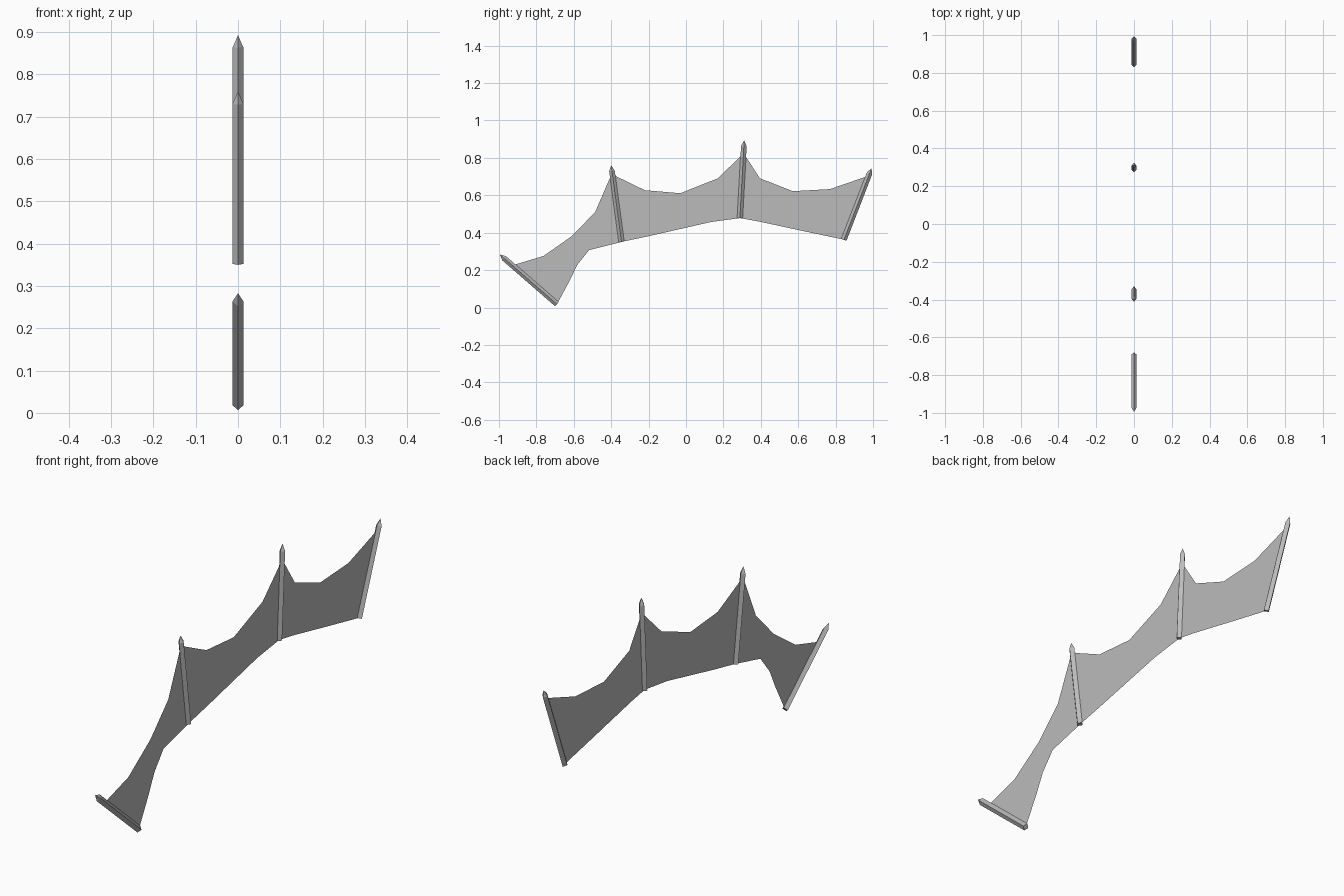
import bpy, bmesh
from mathutils import Vector

if "Cube" in bpy.data.objects:
    bpy.data.objects.remove(bpy.data.objects["Cube"])

grey = bpy.data.materials.new("plain grey")
grey.diffuse_color = (0.5, 0.5, 0.5, 1)
grey.use_nodes = True
grey.node_tree.nodes["Principled BSDF"].inputs["Base Color"].default_value = grey.diffuse_color


def finish(name, bm):
    mesh = bpy.data.meshes.new(name)
    bm.to_mesh(mesh)
    bm.free()
    mesh.materials.append(grey)
    obj = bpy.data.objects.new(name, mesh)
    bpy.context.collection.objects.link(obj)


def spine(name, bottom, tip):
    """Diamond-section rod in the yz plane with a pointed top."""
    b, t = Vector((0, *bottom)), Vector((0, *tip))
    along = (t - b).normalized()
    side = Vector((0, along.z, -along.y)) * 0.015
    wide = Vector((0.013, 0, 0))
    bm = bmesh.new()
    rings = [[bm.verts.new(c + o) for o in (wide, side, -wide, -side)]
             for c in (b, t - along * 0.03)]
    apex = bm.verts.new(t)
    bm.faces.new(rings[0][::-1])
    for i in range(4):
        j = (i + 1) % 4
        bm.faces.new((rings[0][i], rings[0][j], rings[1][j], rings[1][i]))
        bm.faces.new((rings[1][i], rings[1][j], apex))
    bmesh.ops.recalc_face_normals(bm, faces=bm.faces)
    finish(name, bm)


def web(name, top, bottom):
    """Thin sheet stretched between a top and a bottom outline."""
    bm = bmesh.new()
    upper = [bm.verts.new((0, *p)) for p in top]
    lower = [bm.verts.new((0, *p)) for p in bottom]
    for i in range(len(top) - 1):
        bm.faces.new((lower[i], lower[i + 1], upper[i + 1], upper[i]))
    finish(name, bm)


# Four spines, front to back
spine("front_spine", (-0.69, 0.018), (-0.995, 0.283))
spine("second_spine", (-0.345, 0.352), (-0.4, 0.76))
spine("third_spine", (0.288, 0.478), (0.311, 0.893))
spine("back_spine", (0.844, 0.362), (0.992, 0.745))

# Three scalloped webs between the spines
web("front_web",
    [(-0.93, 0.225), (-0.763, 0.275), (-0.61, 0.382), (-0.486, 0.51), (-0.395, 0.72)],
    [(-0.683, 0.03), (-0.62, 0.147), (-0.582, 0.227), (-0.518, 0.307), (-0.347, 0.35)])
web("middle_web",
    [(-0.395, 0.72), (-0.37, 0.70), (-0.22, 0.627), (-0.03, 0.611), (0.171, 0.691), (0.308, 0.825)],
    [(-0.347, 0.35), (-0.32, 0.356), (-0.197, 0.382), (-0.03, 0.42), (0.133, 0.457), (0.288, 0.478)])
web("back_web",
    [(0.308, 0.825), (0.395, 0.691), (0.571, 0.622), (0.769, 0.633), (0.97, 0.702)],
    [(0.288, 0.478), (0.379, 0.462), (0.51, 0.434), (0.63, 0.408), (0.844, 0.363)])
